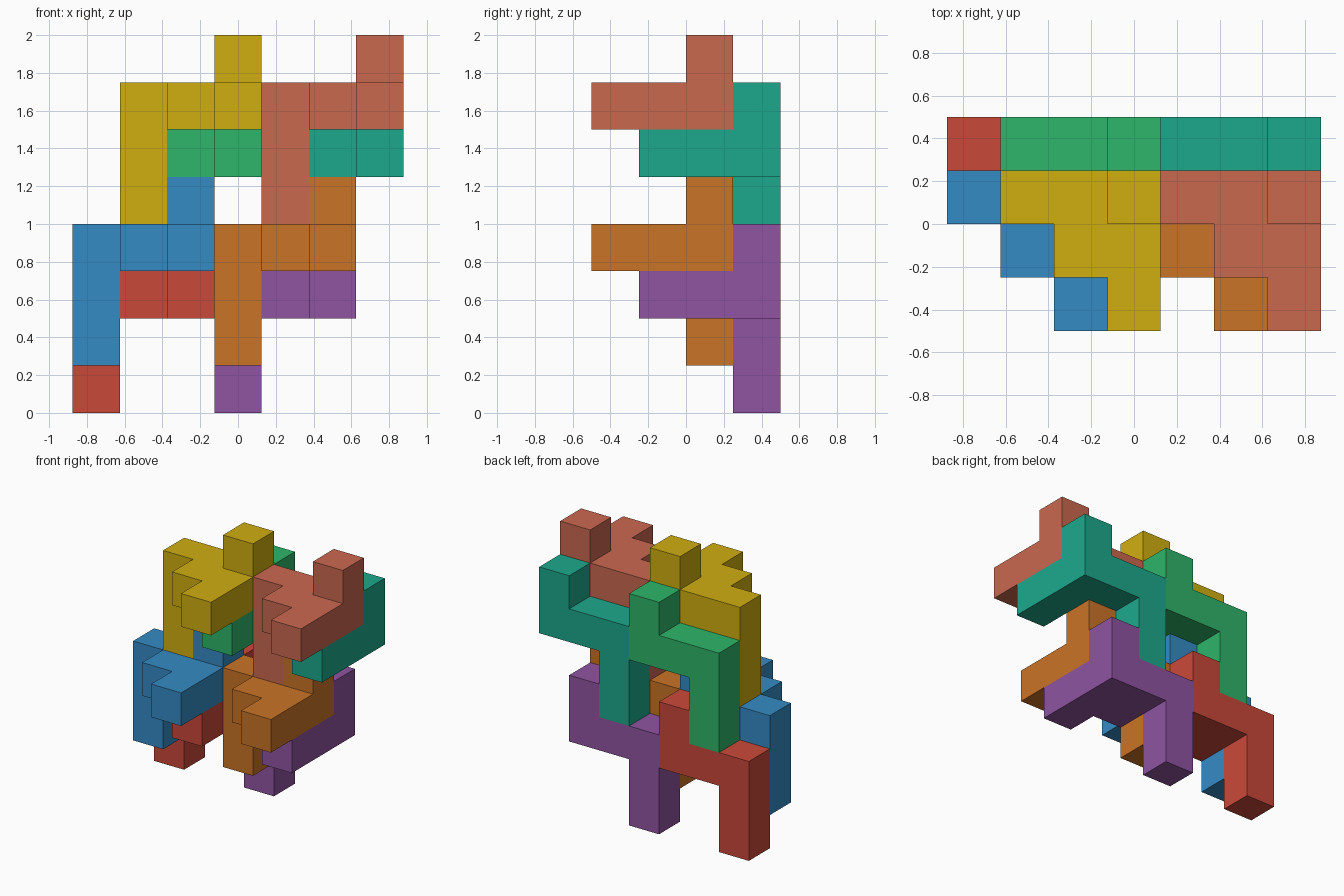
import bpy, bmesh
from mathutils import Vector, Matrix

if "Cube" in bpy.data.objects:
    bpy.data.objects.remove(bpy.data.objects["Cube"])

U = 0.25                              # edge of one unit cube
ORIGIN = Vector((-0.875, -0.5, 0.0))  # lower front left corner of the grid


def block_cells():
    """Nine-cube block: stepped triangular slab, one leg and one stud."""
    slab = [(x, y, 2) for y in range(3) for x in range(2 - y, 3)]
    leg = [(0, 2, 0), (0, 2, 1)]
    stud = [(2, 2, 3)]
    return slab + leg + stud


def make_block(name, offset, rgb):
    bm = bmesh.new()
    for c in block_cells():
        centre = ORIGIN + (Vector(c) + Vector(offset) + Vector((.5, .5, .5))) * U
        bmesh.ops.create_cube(bm, size=U, matrix=Matrix.Translation(centre))
    # fuse the cubes: drop the inner face pairs, then merge flat areas
    groups = {}
    for f in bm.faces:
        key = tuple(round(v, 3) for v in f.calc_center_median())
        groups.setdefault(key, []).append(f)
    inner = [f for g in groups.values() if len(g) > 1 for f in g]
    bmesh.ops.delete(bm, geom=inner, context='FACES')
    bmesh.ops.remove_doubles(bm, verts=bm.verts[:], dist=0.001)
    bmesh.ops.dissolve_limit(bm, angle_limit=0.01, verts=bm.verts[:], edges=bm.edges[:])
    bmesh.ops.recalc_face_normals(bm, faces=bm.faces[:])
    mesh = bpy.data.meshes.new(name)
    bm.to_mesh(mesh)
    bm.free()
    mat = bpy.data.materials.new(name + "_colour")
    mat.diffuse_color = [(v / 255) ** 2.2 for v in rgb] + [1.0]
    mat.use_nodes = True
    mat.node_tree.nodes["Principled BSDF"].inputs["Base Color"].default_value = mat.diffuse_color
    mesh.materials.append(mat)
    bpy.context.collection.objects.link(bpy.data.objects.new(name, mesh))


# eight identical blocks, interlocked; offsets in grid cells
BLOCKS = [
    ("blue_block",   (0, 0, 1), (56, 138, 195)),
    ("red_block",    (0, 1, 0), (201, 74, 60)),
    ("orange_block", (3, 0, 1), (201, 115, 42)),
    ("purple_block", (3, 1, 0), (142, 85, 160)),
    ("yellow_block", (1, 0, 4), (207, 173, 24)),
    ("green_block",  (1, 1, 3), (50, 180, 105)),
    ("salmon_block", (4, 0, 4), (201, 104, 80)),
    ("teal_block",   (4, 1, 3), (34, 167, 139)),
]
for block in BLOCKS:
    make_block(*block)
